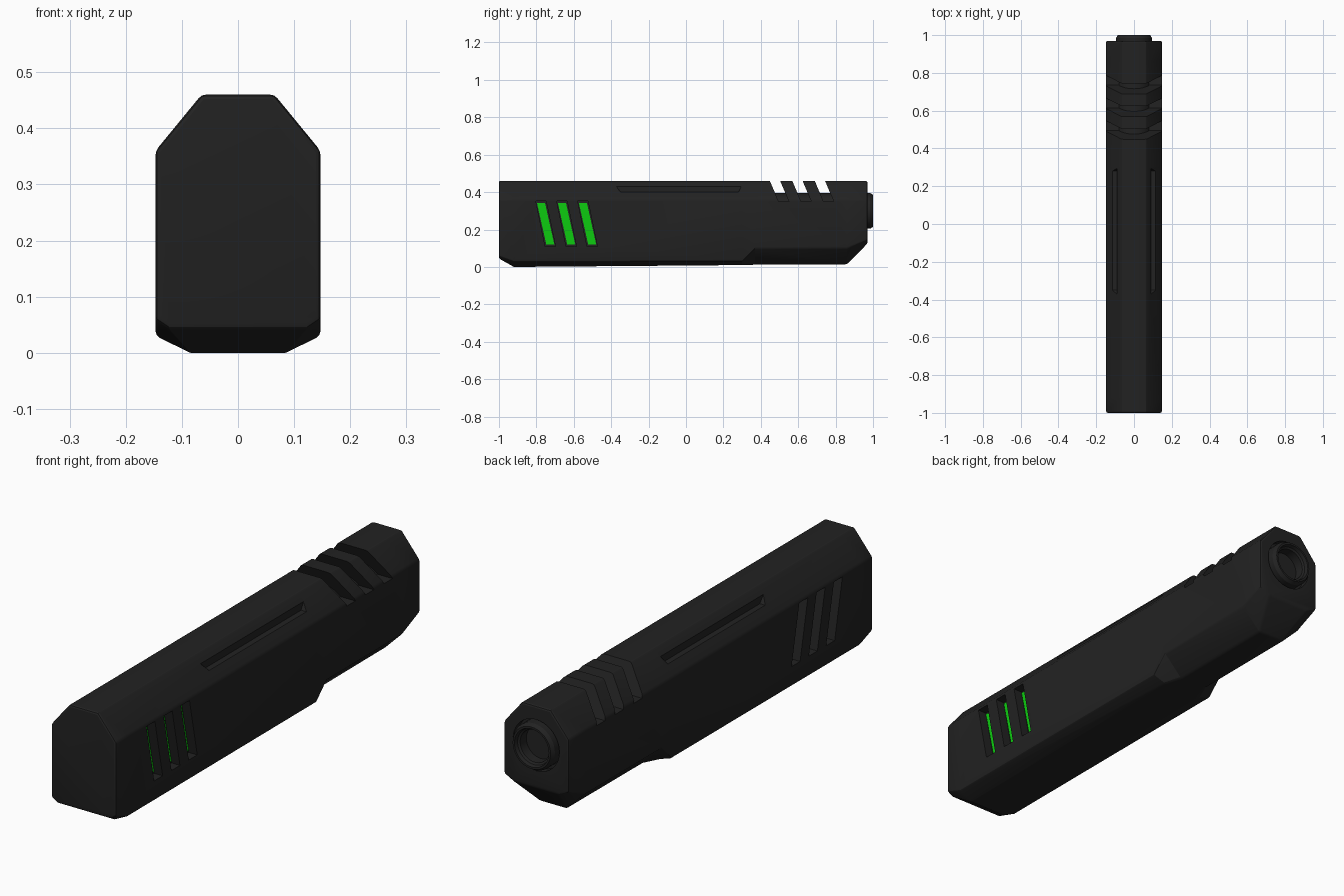
import bpy, bmesh, math

if "Cube" in bpy.data.objects:
    bpy.data.objects.remove(bpy.data.objects["Cube"])


def material(name, rgb):
    m = bpy.data.materials.new(name)
    m.diffuse_color = (*rgb, 1)
    m.use_nodes = True
    m.node_tree.nodes["Principled BSDF"].inputs["Base Color"].default_value = m.diffuse_color
    return m


BLACK = material("matte black", (0.016, 0.016, 0.016))
GREEN = material("bright green", (0.004, 0.60, 0.005))


def finish(bm, name, mat):
    bmesh.ops.recalc_face_normals(bm, faces=bm.faces)
    me = bpy.data.meshes.new(name)
    bm.to_mesh(me)
    bm.free()
    ob = bpy.data.objects.new(name, me)
    bpy.context.collection.objects.link(ob)
    me.materials.append(mat)
    return ob


def loft(bm, rings, closed_ends=True):
    vs = [[bm.verts.new(p) for p in r] for r in rings]
    n = len(vs[0])
    for a, b in zip(vs, vs[1:]):
        for i in range(n):
            bm.faces.new((a[i], a[(i + 1) % n], b[(i + 1) % n], b[i]))
    if closed_ends:
        bm.faces.new(vs[0])
        bm.faces.new(vs[-1])


def prism(bm, yz, x0, x1):
    loft(bm, [[(x, y, z) for y, z in yz] for x in (x0, x1)])


def lathe(bm, profile, zc, n=40):
    # revolve (radius, y) pairs around a y-parallel axis at height zc
    loft(bm, [[(r * math.cos(2 * math.pi * i / n), y, zc + r * math.sin(2 * math.pi * i / n))
               for i in range(n)] for r, y in profile])


def slant(y, z0, z1, w, lean):
    # leaning slot outline; y is the rear corner at the top
    return [(y, z1), (y + w, z1), (y + w + lean, z0), (y + lean, z0)]


# slide body: octagonal sections (y, side bottom z, bottom z, bottom half width)
bm = bmesh.new()
rings = []
for y, zl, zb, xb in [(-1, .06, .045, .125), (-.92, .03, 0, .085), (.30, .03, .01, .085),
                      (.37, .10, .012, .06), (.86, .10, .014, .06), (.97, .145, .125, .10)]:
    half = [(.065, .46), (.147, .36), (.147, zl), (xb, zb)]
    rings.append([(x, y, z) for x, z in half] + [(-x, y, z) for x, z in reversed(half)])
loft(bm, rings)
body = finish(bm, "slide_body", BLACK)

# cutters: top ports, side slots, shoulder grooves, muzzle recess
bm = bmesh.new()
for i in range(3):
    prism(bm, slant(.44 + .12 * i, .35, .48, .055, .055), -.2, .2)
for s in (-1, 1):
    for i in range(3):
        prism(bm, slant(-.803 + .112 * i, .11, .352, .055, .05), s * .108, s * .2)
    prism(bm, [(-.38, .44), (-.35, .40), (.28, .40), (.30, .44)], s * .09, s * .2)
lathe(bm, [(.105, .94), (.105, 1.1)], .30)
cutter = finish(bm, "slot_cutter", BLACK)
cutter.hide_render = True

bev = body.modifiers.new("edge", 'BEVEL')
bev.width = .008
bev.segments = 2
bev.limit_method = 'ANGLE'
bev.angle_limit = math.radians(35)
cut = body.modifiers.new("slots", 'BOOLEAN')
cut.object = cutter
cut.solver = 'EXACT'
bpy.context.view_layer.objects.active = body
body.select_set(True)
for m in ("edge", "slots"):
    bpy.ops.object.modifier_apply(modifier=m)
bpy.data.objects.remove(cutter)
bpy.ops.object.shade_smooth_by_angle(angle=math.radians(20))
body.select_set(False)

# green plates on the floors of the side slots
bm = bmesh.new()
for s in (-1, 1):
    for i in range(3):
        prism(bm, slant(-.797 + .112 * i, .12, .343, .043, .05), s * .106, s * .113)
finish(bm, "green_inlays", GREEN)

# hollow barrel, visible at the muzzle and through the ports
bm = bmesh.new()
lathe(bm, [(.095, .42), (.095, .985), (.086, 1.0), (.078, 1.0), (.074, .985),
           (.066, .98), (.066, .6)], .30)
barrel = finish(bm, "barrel", BLACK)
bpy.context.view_layer.objects.active = barrel
barrel.select_set(True)
bpy.ops.object.shade_smooth_by_angle(angle=math.radians(25))
